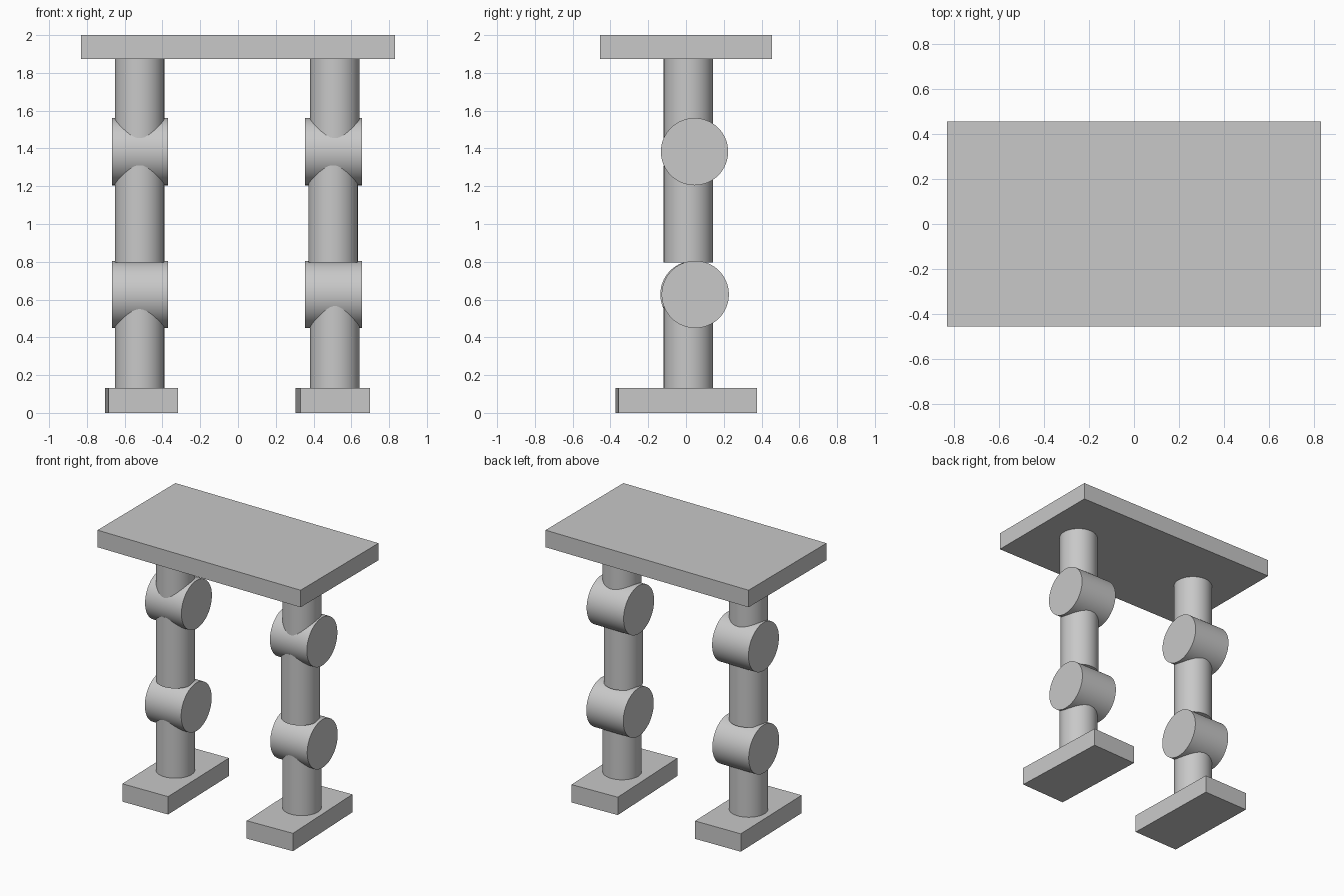
import bpy
import math

if "Cube" in bpy.data.objects:
    bpy.data.objects.remove(bpy.data.objects["Cube"], do_unlink=True)

grey = bpy.data.materials.new("plain_grey")
grey.use_nodes = True
colour = (0.58, 0.58, 0.58, 1)
grey.diffuse_color = colour
grey.node_tree.nodes["Principled BSDF"].inputs["Base Color"].default_value = colour


def finish(name):
    obj = bpy.context.object
    obj.name = name
    obj.data.materials.append(grey)
    return obj


def slab(name, centre, size, turn=0):
    bpy.ops.mesh.primitive_cube_add(size=1, location=centre, rotation=(0, 0, turn))
    obj = finish(name)
    obj.scale = size


def cylinder(name, centre, radius, length, tilt=0):
    bpy.ops.mesh.primitive_cylinder_add(vertices=64, radius=radius, depth=length,
                                        location=centre, rotation=(0, tilt, 0))
    finish(name)
    bpy.ops.object.shade_smooth_by_angle(angle=math.radians(30))


def post(name, x, bottom, top):
    cylinder(name, (x, 0.013, (bottom + top) / 2), 0.131, top - bottom)


def joint(name, x, y, z, width):
    cylinder(name, (x, y, z), 0.178, width, math.pi / 2)


# Top plate
slab("top_plate", (0, 0, 1.937), (1.66, 0.91, 0.126))

# Legs: side, post x, shin-to-knee x, joint x, joint width, lower joint y, foot x, foot turn
legs = [
    ("right", -0.521, -0.521, -0.518, 0.297, 0.042, -0.511, 0.023),
    ("left", 0.513, 0.503, 0.505, 0.302, 0.049, 0.502, 0.038),
]
for side, x, mid_x, joint_x, width, low_y, foot_x, turn in legs:
    # Foot and lower post
    slab(side + "_foot", (foot_x, 0.002, 0.066), (0.368, 0.735, 0.132), turn)
    post(side + "_lower_post", x, 0.12, 0.62)
    # Knee, middle post, hip and upper post
    joint(side + "_knee_joint", joint_x, low_y, 0.627, width)
    post(side + "_middle_post", mid_x, 0.795, 1.31)
    joint(side + "_hip_joint", joint_x, 0.045, 1.383, width)
    post(side + "_upper_post", x, 1.4, 1.88)
